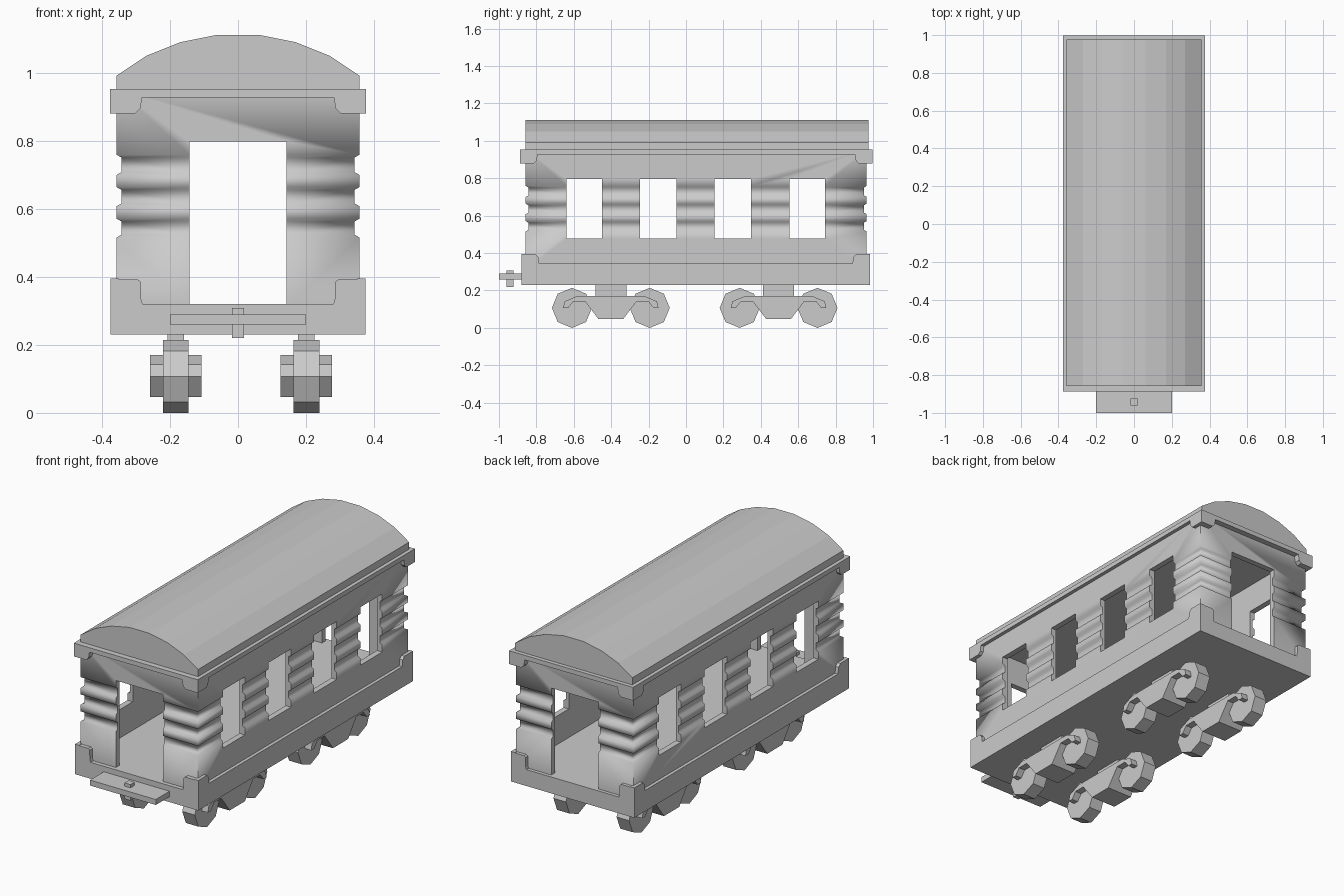
import bpy, bmesh, math

if "Cube" in bpy.data.objects:
    bpy.data.objects.remove(bpy.data.objects["Cube"])


def make(name, verts, faces):
    bm = bmesh.new()
    vs = [bm.verts.new(v) for v in verts]
    for f in faces:
        bm.faces.new([vs[i] for i in f])
    bmesh.ops.recalc_face_normals(bm, faces=bm.faces)
    me = bpy.data.meshes.new(name)
    bm.to_mesh(me)
    bm.free()
    ob = bpy.data.objects.new(name, me)
    bpy.context.collection.objects.link(ob)
    return ob


def prism(name, pts, axis, a, b):
    """Extrude a 2D profile along x (pts are y,z) or along y (pts are x,z)."""
    n = len(pts)
    verts = [(d, u, w) if axis == 'x' else (u, d, w) for d in (a, b) for u, w in pts]
    faces = [list(range(n)), list(range(n, 2 * n))]
    faces += [[i, (i + 1) % n, n + (i + 1) % n, n + i] for i in range(n)]
    return make(name, verts, faces)


def box(name, x0, x1, y0, y1, z0, z1):
    return prism(name, [(x0, z0), (x1, z0), (x1, z1), (x0, z1)], 'y', y0, y1)


def trim_profile(u0, u1, edge, strip, tip):
    """Strip from edge to strip, with chamfered corner brackets reaching tip."""
    s = math.copysign(0.015, tip - strip)
    left = [(0, tip), (0.075, tip), (0.09, tip - s), (0.095, strip)]
    return ([(u0, edge)] + [(u0 + d, z) for d, z in left]
            + [(u1 - d, z) for d, z in reversed(left)] + [(u1, edge)])


# Walls: ribbed profile swept round the rectangular plan
HX, Y0, Y1, G, T = 0.357, -0.857, 0.966, 0.014, 0.032
profile = [(0, 0.31)]
for lo, hi in ((0.52, 0.567), (0.612, 0.66), (0.704, 0.755)):
    profile += [(0, lo - 0.004), (G, lo + 0.004), (G, hi - 0.004), (0, hi + 0.004)]
profile += [(0, 0.953), (T, 0.953), (T, 0.31)]
verts, faces, n = [], [], len(profile)
for d, z in profile:
    verts += [(-HX + d, Y0 + d, z), (HX - d, Y0 + d, z), (HX - d, Y1 - d, z), (-HX + d, Y1 - d, z)]
for i in range(n):
    for k in range(4):
        j, m = (i + 1) % n, (k + 1) % 4
        faces.append([4 * i + k, 4 * i + m, 4 * j + m, 4 * j + k])
walls = make("walls", verts, faces)

# Door and window openings
cutters = [box("door_cutter", -0.143, 0.143, -1.2, 1.2, 0.2, 0.798)]
for a, b in ((-0.64, -0.45), (-0.245, -0.05), (0.152, 0.347), (0.553, 0.743)):
    cutters.append(box("window_cutter", -0.6, 0.6, a, b, 0.477, 0.796))
bpy.context.view_layer.objects.active = walls
walls.select_set(True)
for c in cutters:
    mod = walls.modifiers.new("opening", 'BOOLEAN')
    mod.operation, mod.solver, mod.object = 'DIFFERENCE', 'EXACT', c
    bpy.ops.object.modifier_apply(modifier=mod.name)
for c in cutters:
    bpy.data.objects.remove(c)
bpy.ops.object.shade_smooth_by_angle(angle=math.radians(66))

# Floor slab and raised trim round its edge
BY0, BY1 = -0.88, 0.985
box("floor", -0.375, 0.375, BY0, BY1, 0.23, 0.32)
# Eaves trim extents
EY0, EY1 = -0.888, 0.998
for s, side in ((-1, "left"), (1, "right")):
    prism("base_trim_" + side, trim_profile(BY0, BY1, 0.30, 0.345, 0.395), 'x', s * 0.35, s * 0.375)
    prism("eaves_trim_" + side, trim_profile(EY0, EY1, 0.953, 0.928, 0.88), 'x', s * 0.35, s * 0.377)
for end, b0, b1, e0, e1 in (("front", BY0, -0.85, EY0, -0.85), ("back", 0.96, BY1, 0.96, EY1)):
    prism("eaves_trim_" + end, trim_profile(-0.377, 0.377, 0.953, 0.928, 0.88), 'y', e0, e1)
    for s, side in ((-1, "left"), (1, "right")):
        pts = [(0.375, 0.31), (0.278, 0.31), (0.285, 0.335), (0.286, 0.385), (0.295, 0.393), (0.375, 0.393)]
        prism(f"base_corner_{end}_{side}", [(s * x, z) for x, z in pts], 'y', b0, b1)

# Roof
half = [(0.357, 0.95), (0.357, 0.992), (0.27, 1.05), (0.17, 1.09), (0.06, 1.112)]
prism("roof", half + [(-x, z) for x, z in reversed(half)], 'y', -0.857, 0.976)

# Coupler
box("coupler_plate", -0.2, 0.2, -1.0, -0.87, 0.26, 0.29)
box("coupler_pin", -0.018, 0.018, -0.96, -0.923, 0.22, 0.308)

# Bogies: frame, post and two octagonal wheels each
frame = [(0.255, 0.107), (0.247, 0.142), (0.18, 0.17)]
under = [(0.066, 0.047), (0.138, 0.142), (0.2, 0.142), (0.228, 0.107)]
side_pts = under + frame
frame_pts = side_pts + [(-y, z) for y, z in reversed(side_pts)]
for cx, side in ((-0.183, "left"), (0.201, "right")):
    for cy, end in ((-0.402, "front"), (0.495, "back")):
        tag = f"_{end}_{side}"
        prism("bogie_frame" + tag, [(cy + y, z) for y, z in frame_pts], 'x', cx - 0.076, cx + 0.076)
        box("bogie_post" + tag, cx - 0.024, cx + 0.024, cy - 0.083, cy + 0.083, 0.16, 0.24)
        for s in (-1, 1):
            octagon = [(cy + s * 0.208 + 0.107 * math.cos(k * math.pi / 4),
                        0.107 + 0.107 * math.sin(k * math.pi / 4)) for k in range(8)]
            prism("wheel" + tag, octagon, 'x', cx - 0.038, cx + 0.038)
